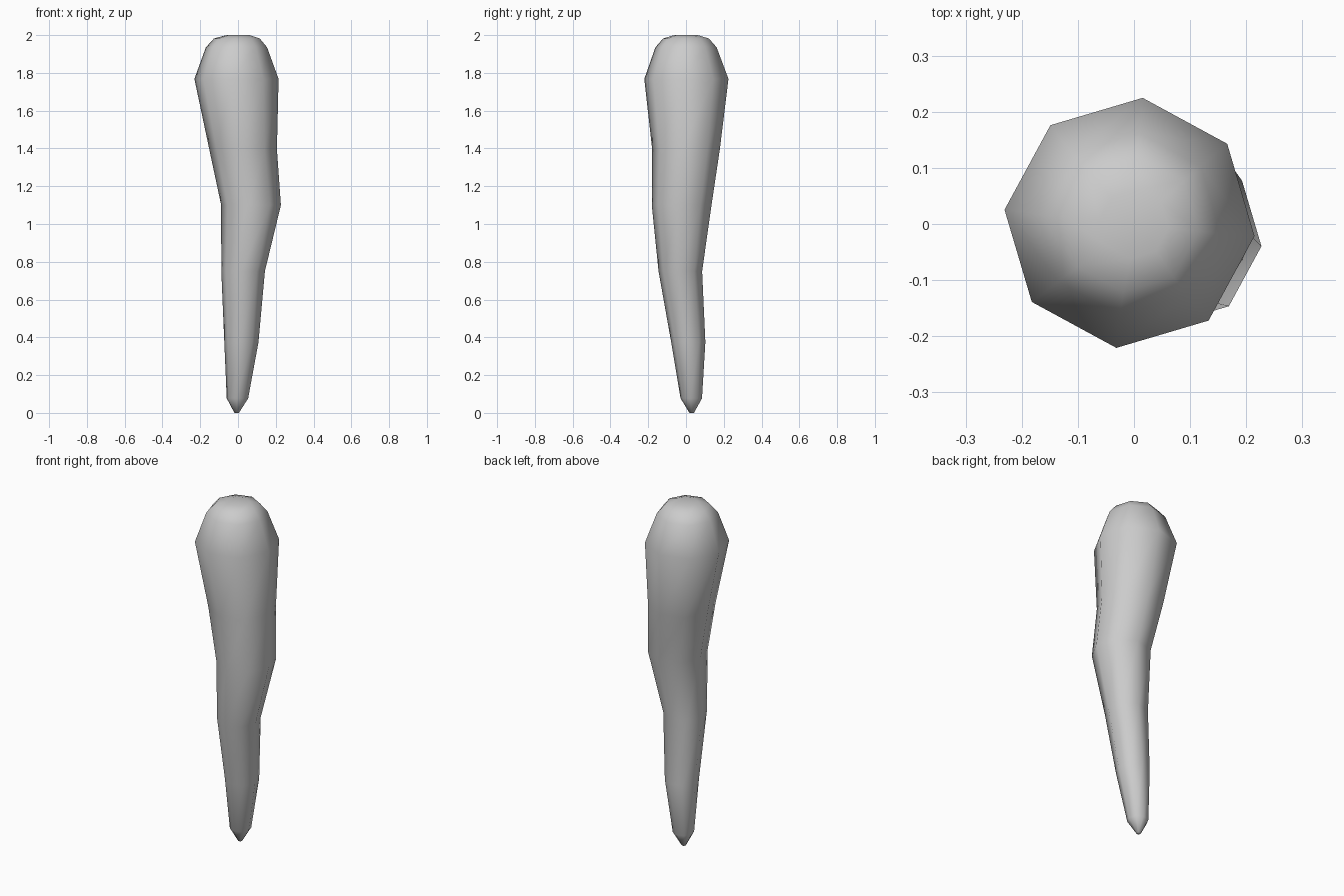
import bpy, bmesh
from math import cos, sin, radians, tau
from mathutils import Vector

if "Cube" in bpy.data.objects:
    bpy.data.objects.remove(bpy.data.objects["Cube"])

# Material
grey = bpy.data.materials.new("light_grey")
grey.use_nodes = True
colour = (0.6, 0.6, 0.6, 1)
grey.diffuse_color = colour
grey.node_tree.nodes["Principled BSDF"].inputs["Base Color"].default_value = colour

# Cross-sections from tip to crown: centre x, centre y, height, radius
SECTIONS = [
    (-0.007, 0.03, 0.0, 0.012),
    (-0.003, 0.028, 0.077, 0.057),
    (0.018, 0.012, 0.375, 0.091),
    (0.027, -0.03, 0.75, 0.116),
    (0.069, -0.023, 1.10, 0.159),
    (0.027, 0.0, 1.395, 0.18),
    (-0.008, 0.002, 1.768, 0.224),
    (-0.008, 0.0, 1.935, 0.163),
    (-0.006, 0.0, 1.982, 0.122),
    (0.0, 0.0, 2.0, 0.062),
]
SIDES = 8
TWIST = radians(-6)


def ring(bm, x, y, z, r):
    angles = [TWIST + tau * i / SIDES for i in range(SIDES)]
    return [bm.verts.new(Vector((x + r * cos(a), y + r * sin(a), z))) for a in angles]


# Tapered, crooked root body
bm = bmesh.new()
rings = [ring(bm, *s) for s in SECTIONS]
for low, high in zip(rings, rings[1:]):
    for i in range(SIDES):
        j = (i + 1) % SIDES
        bm.faces.new((low[i], low[j], high[j], high[i]))
bm.faces.new(rings[0][::-1])
bm.faces.new(rings[-1])
for face in bm.faces:
    face.smooth = True

mesh = bpy.data.meshes.new("tapered_root")
bm.to_mesh(mesh)
bm.free()
mesh.materials.append(grey)
root = bpy.data.objects.new("tapered_root", mesh)
bpy.context.collection.objects.link(root)
